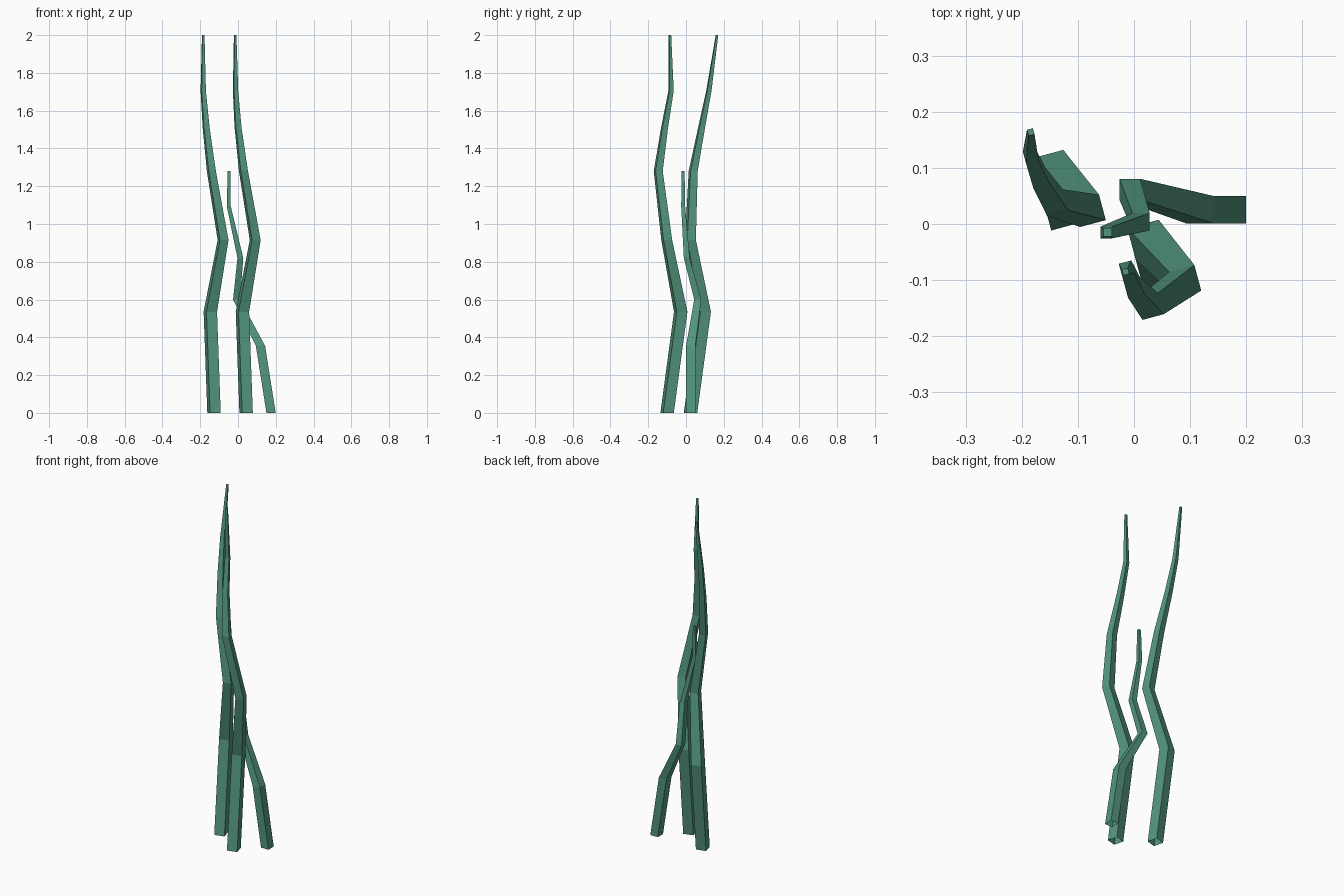
import bpy
import bmesh
from math import cos, sin, pi, radians, sqrt

cube = bpy.data.objects.get("Cube")
if cube:
    bpy.data.objects.remove(cube, do_unlink=True)

green = bpy.data.materials.new("stalk green")
green.use_nodes = True
color = (0.085, 0.30, 0.21, 1.0)
green.diffuse_color = color
green.node_tree.nodes["Principled BSDF"].inputs["Base Color"].default_value = color


def stalk(name, nodes, turn):
    """Tapered square tube through nodes (x, y, z, side), open at the foot."""
    bm = bmesh.new()
    rings = []
    for x, y, z, side in nodes:
        r = side / sqrt(2)
        angles = [turn + pi / 4 + i * pi / 2 for i in range(4)]
        rings.append([bm.verts.new((x + r * cos(a), y + r * sin(a), z)) for a in angles])
    for low, high in zip(rings, rings[1:]):
        for i in range(4):
            j = (i + 1) % 4
            bm.faces.new((low[i], low[j], high[j], high[i]))
    bm.faces.new(rings[-1])
    mesh = bpy.data.meshes.new(name)
    bm.to_mesh(mesh)
    bm.free()
    mesh.materials.append(green)
    obj = bpy.data.objects.new(name, mesh)
    bpy.context.collection.objects.link(obj)


# Two tall stalks share heights and taper; their upper halves lean differently
heights = [0, 0.535, 0.915, 1.28, 1.513, 1.705, 2]
sides = [0.058, 0.058, 0.047, 0.039, 0.030, 0.023, 0.011]
tall_paths = {
    "right_tall_stalk": [(-0.127, 0.024), (-0.1465, 0.0965), (-0.079, 0.0235),
                         (-0.141, 0.038), (-0.169, 0.083), (-0.184, 0.121), (-0.184, 0.164)],
    "middle_tall_stalk": [(0.043, -0.100), (0.0235, -0.028), (0.091, -0.102),
                          (0.029, -0.147), (0.0, -0.113), (-0.013, -0.079), (-0.015, -0.085)],
}
for name, path in tall_paths.items():
    stalk(name, [(x, y, z, s) for (x, y), z, s in zip(path, heights, sides)], radians(15))

# Short stalk that leans in from the left
stalk("short_stalk", [(0.175, 0.025, 0, 0.049), (0.119, 0.025, 0.355, 0.049),
                      (-0.0075, 0.062, 0.6, 0.037), (0.0125, 0.004, 0.82, 0.031),
                      (-0.049, -0.015, 1.095, 0.021), (-0.047, -0.015, 1.28, 0.015)], 0)
